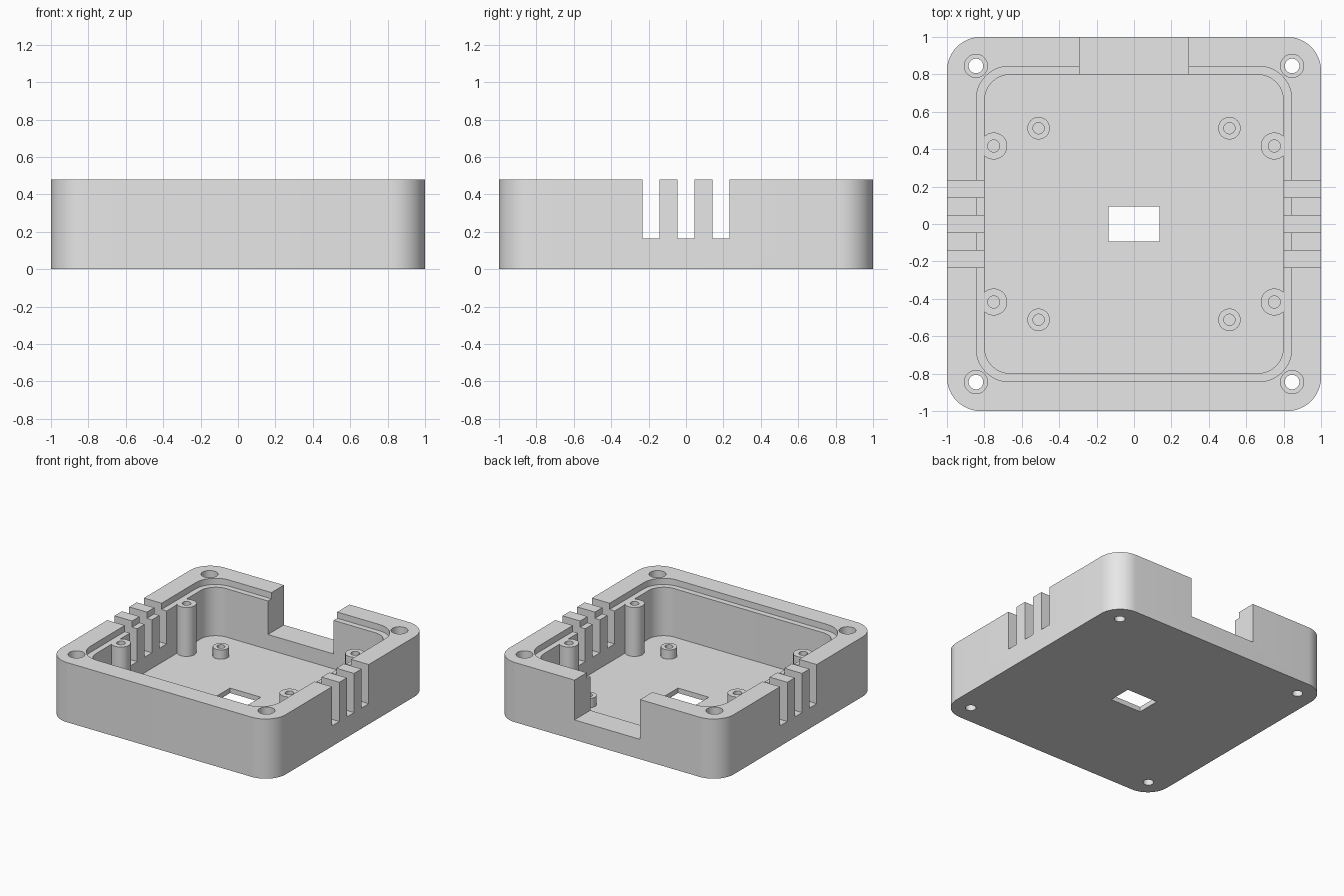
import bpy, bmesh, math

cube = bpy.data.objects.get("Cube")
if cube:
    bpy.data.objects.remove(cube, do_unlink=True)

HEIGHT, FLOOR, LEDGE = 0.48, 0.04, 0.43
ABOVE = HEIGHT + 0.1

grey = bpy.data.materials.new("light grey plastic")
grey.use_nodes = True
grey.diffuse_color = (0.8, 0.8, 0.8, 1)
grey.node_tree.nodes["Principled BSDF"].inputs["Base Color"].default_value = (0.8, 0.8, 0.8, 1)


def finish(name, bm):
    bmesh.ops.recalc_face_normals(bm, faces=bm.faces[:])
    mesh = bpy.data.meshes.new(name)
    bm.to_mesh(mesh)
    bm.free()
    mesh.materials.append(grey)
    obj = bpy.data.objects.new(name, mesh)
    bpy.context.collection.objects.link(obj)
    return obj


def prism(name, outline, z0, z1):
    """Extrude a flat outline from z0 up to z1."""
    bm = bmesh.new()
    face = bm.faces.new([bm.verts.new((x, y, z0)) for x, y in outline])
    top = bmesh.ops.extrude_face_region(bm, geom=[face])["geom"]
    verts = [v for v in top if isinstance(v, bmesh.types.BMVert)]
    bmesh.ops.translate(bm, verts=verts, vec=(0, 0, z1 - z0))
    return finish(name, bm)


def rounded_square(half, radius, steps=12):
    pts = []
    for quarter, (sx, sy) in enumerate([(1, 1), (-1, 1), (-1, -1), (1, -1)]):
        for i in range(steps + 1):
            a = math.pi / 2 * (quarter + i / steps)
            pts.append((sx * (half - radius) + radius * math.cos(a),
                        sy * (half - radius) + radius * math.sin(a)))
    return pts


def rectangle(x0, x1, y0, y1):
    return [(x0, y0), (x1, y0), (x1, y1), (x0, y1)]


def circle(cx, cy, r, n=32):
    return [(cx + r * math.cos(2 * math.pi * i / n), cy + r * math.sin(2 * math.pi * i / n))
            for i in range(n)]


def cut(obj, outline, z0, z1):
    cutter = prism("cutter", outline, z0, z1)
    cutter.hide_render = True
    mod = obj.modifiers.new("cut", 'BOOLEAN')
    mod.operation, mod.solver, mod.object = 'DIFFERENCE', 'EXACT', cutter
    bpy.context.view_layer.objects.active = obj
    bpy.ops.object.modifier_apply(modifier=mod.name)
    bpy.data.objects.remove(cutter, do_unlink=True)


def standoff(name, x, y, radius, bore, top, bore_bottom):
    """Round post with a blind screw hole, turned from a profile."""
    profile = [(0, FLOOR / 2), (radius, FLOOR / 2), (radius, top),
               (bore, top), (bore, bore_bottom), (0, bore_bottom)]
    bm = bmesh.new()
    verts = [bm.verts.new((r, 0, z)) for r, z in profile]
    edges = [bm.edges.new(pair) for pair in zip(verts, verts[1:])]
    bmesh.ops.spin(bm, geom=verts + edges, cent=(0, 0, 0), axis=(0, 0, 1),
                   angle=2 * math.pi, steps=32)
    bmesh.ops.remove_doubles(bm, verts=bm.verts[:], dist=1e-4)
    obj = finish(name, bm)
    obj.location = (x, y, 0)
    return obj


# Tray with cavity and stepped rim
tray = prism("tray", rounded_square(1.0, 0.18), 0, HEIGHT)
cut(tray, rounded_square(0.798, 0.135), FLOOR, ABOVE)
cut(tray, rounded_square(0.843, 0.175), LEDGE, ABOVE)

# Back opening and floor window
cut(tray, rectangle(-0.292, 0.292, 0.7, 1.1), 0.16, ABOVE)
cut(tray, rectangle(-0.137, 0.137, -0.094, 0.094), -0.1, 0.1)

# Vent slots through both side walls
for side in (-1, 1):
    for y in (-0.187, 0, 0.187):
        x0, x1 = sorted((side * 0.7, side * 1.1))
        cut(tray, rectangle(x0, x1, y - 0.046, y + 0.046), 0.165, ABOVE)

# Counterbored corner holes and inner standoffs
parts = [tray]
for sx, x_name in ((-1, "right"), (1, "left")):
    for sy, y_name in ((-1, "front"), (1, "back")):
        cut(tray, circle(sx * 0.845, sy * 0.845, 0.039), -0.1, ABOVE)
        cut(tray, circle(sx * 0.845, sy * 0.845, 0.062), HEIGHT - 0.12, ABOVE)
        place = f"{y_name}_{x_name}"
        parts.append(standoff(f"tall_post_{place}", sx * 0.75, sy * 0.417,
                              0.072, 0.032, LEDGE + 0.004, 0.2))
        parts.append(standoff(f"short_post_{place}", sx * 0.51, sy * 0.512,
                              0.06, 0.03, 0.115, FLOOR + 0.005))

# Smooth round walls, crisp edges
bpy.ops.object.select_all(action='DESELECT')
for part in parts:
    part.select_set(True)
bpy.context.view_layer.objects.active = tray
bpy.ops.object.shade_smooth_by_angle(angle=math.radians(30))
